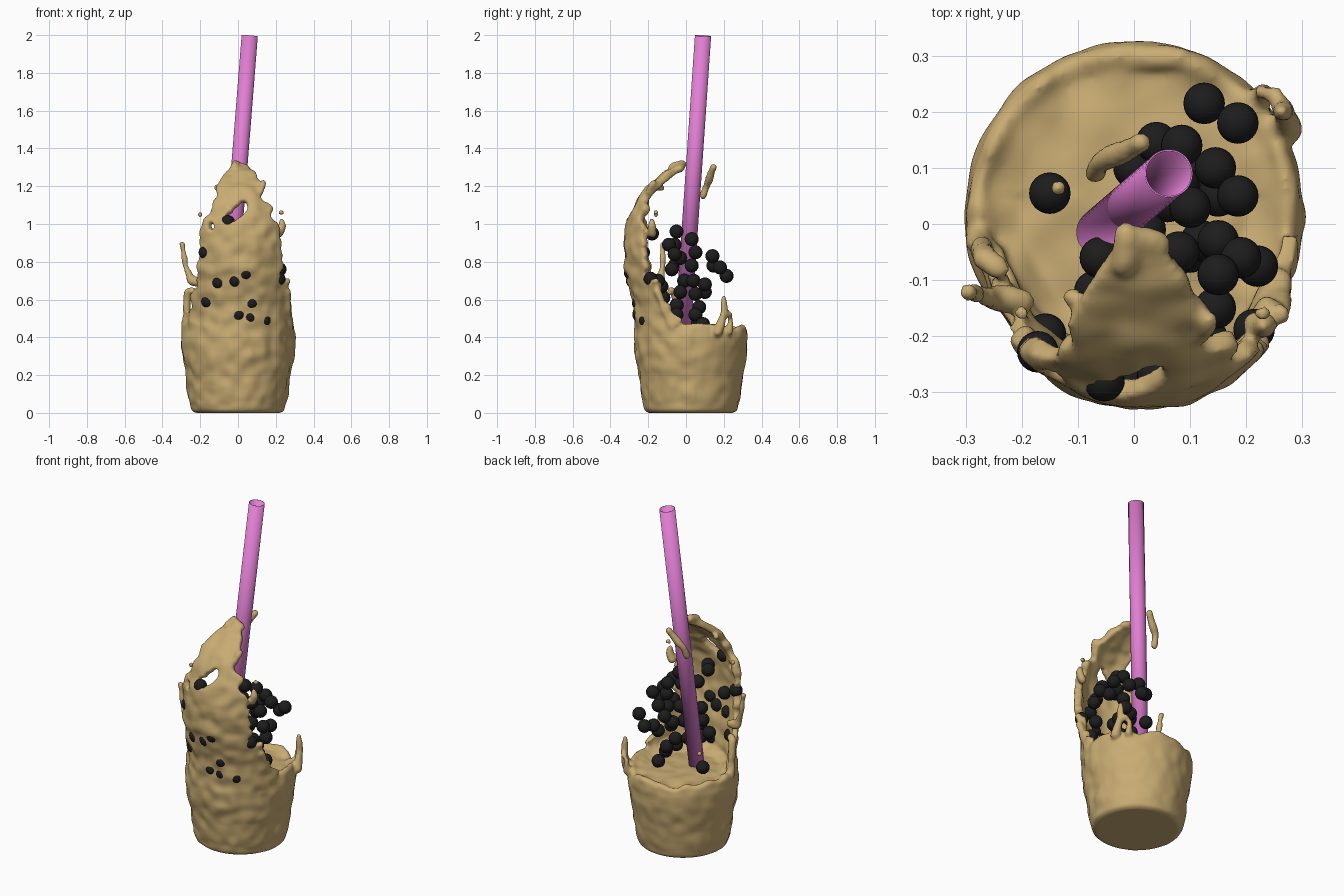
import bpy, bmesh, math
from mathutils import Vector, Matrix, noise

if "Cube" in bpy.data.objects:
    bpy.data.objects.remove(bpy.data.objects["Cube"])


def material(name, rgb):
    m = bpy.data.materials.new(name)
    m.diffuse_color = (*rgb, 1)
    m.use_nodes = True
    m.node_tree.nodes["Principled BSDF"].inputs["Base Color"].default_value = m.diffuse_color
    return m


def finish(bm, name, mat):
    me = bpy.data.meshes.new(name)
    bm.to_mesh(me)
    bm.free()
    for p in me.polygons:
        p.use_smooth = True
    ob = bpy.data.objects.new(name, me)
    bpy.context.collection.objects.link(ob)
    me.materials.append(mat)
    return ob


def lerp_row(rows, z):
    for a, b in zip(rows, rows[1:]):
        if z <= b[0]:
            t = (z - a[0]) / (b[0] - a[0])
            return [p + (q - p) * t for p, q in zip(a, b)]
    return rows[-1]


tea = material("milk_tea", (.58, .41, .17))
pink = material("pink_plastic", (.75, .21, .65))
black = material("dark_pearl", (.012, .012, .013))

# splash sheet: height, outer front y, half angle in degrees
SHEET = [(.38, -.27, 88), (.5, -.272, 74), (.6, -.285, 64), (.75, -.322, 53),
         (.9, -.33, 49), (1.0, -.318, 46), (1.05, -.298, 36), (1.15, -.25, 27),
         (1.22, -.19, 24), (1.28, -.108, 15), (1.315, -.035, 8)]
R = .29


def sheet_point(z, ang, inset=0):
    _, yf, _ = lerp_row(SHEET, z)
    return Vector((.01 + (R - inset) * math.sin(ang), yf + R - (R - inset) * math.cos(ang), z))


bm = bmesh.new()

# curling splash wall with ragged edges and holes
HOLES = [(-.035, 1.04, .035, .03), (.0, 1.07, .032, .035), (.03, 1.1, .025, .035), (-.15, .99, .02, .03)]
NZ, NU = 75, 44
grid = []
for i in range(NZ + 1):
    z = .38 + (1.315 - .38) * i / NZ
    half = math.radians(lerp_row(SHEET, z)[2])
    row = []
    for j in range(NU + 1):
        u = 2 * j / NU - 1
        rag = 1 + .22 * noise.noise(Vector((math.copysign(5, u), 0, z * 17)))
        row.append(bm.verts.new(sheet_point(z, u * half * rag)))
    grid.append(row)
for i in range(NZ):
    for j in range(NU):
        c = (grid[i][j].co + grid[i + 1][j + 1].co) / 2
        if any(((c.x - x) / rx) ** 2 + ((c.z - z) / rz) ** 2 < 1 for x, z, rx, rz in HOLES):
            continue
        bm.faces.new((grid[i][j], grid[i][j + 1], grid[i + 1][j + 1], grid[i + 1][j]))
bmesh.ops.delete(bm, geom=[v for v in bm.verts if not v.link_faces], context='VERTS')
bmesh.ops.recalc_face_normals(bm, faces=bm.faces[:])
bmesh.ops.solidify(bm, geom=bm.faces[:], thickness=.038)

# cup-shaped body of liquid with a dished surface and wavy rim
PROFILE = [(.225, 0), (.246, .012), (.262, .08), (.277, .2), (.297, .31), (.301, .4),
           (.294, .46), (.276, .475), (.25, .455), (.2, .44), (.1, .445)]
SEG = 64
rings = []
for r, z in PROFILE:
    ring = []
    for k in range(SEG):
        a = 2 * math.pi * k / SEG
        wave = .05 * noise.noise(Vector((3 * math.cos(a), 3 * math.sin(a), 2)))
        lift = max(0, (z - .38) / .09) if r > .21 else 0
        zz = z + lift * (wave - .02 * math.sin(a))
        ring.append(bm.verts.new((r * math.cos(a), .026 + r * math.sin(a), zz)))
    rings.append(ring)
for lo, hi in zip(rings, rings[1:]):
    for k in range(SEG):
        n = (k + 1) % SEG
        bm.faces.new((lo[k], lo[n], hi[n], hi[k]))
bm.faces.new(rings[0][::-1])
bm.faces.new(rings[-1])


# tendrils and droplets as chains of balls
def strand(pts, r0, r1):
    pts = [Vector(p) for p in pts]
    n = 7 * (len(pts) - 1)
    for s in range(n + 1):
        k = min(s // 7, len(pts) - 2)
        p = pts[k].lerp(pts[k + 1], s / 7 - k)
        bmesh.ops.create_icosphere(bm, subdivisions=2, radius=r0 + (r1 - r0) * s / n,
                                   matrix=Matrix.Translation(p))


strand([(-.2, -.14, .69), (-.25, -.13, .7), (-.28, -.125, .78), (-.295, -.12, .89)], .022, .018)
strand([(-.275, -.02, .44), (-.275, -.05, .56), (-.265, -.06, .64), (-.24, -.08, .65)], .026, .017)
strand([(.275, .17, .43), (.268, .2, .52), (.262, .2, .61)], .028, .016)
strand([(.26, -.07, .45), (.262, -.12, .56), (.26, -.15, .64)], .03, .018)
strand([(.22, -.18, .95), (.235, -.18, .99), (.23, -.18, 1.02)], .026, .012)
strand([(-.02, .3, .43), (.08, .295, .45)], .026, .02)
strand([(.23, .23, .43), (.228, .235, .5)], .022, .016)
strand([(-.07, .09, 1.15), (-.06, .11, 1.2), (-.03, .125, 1.24), (.01, .145, 1.3)], .019, .022)
strand([(-.02, -.07, 1.3), (-.01, -.02, 1.315), (.045, -.035, 1.29)], .024, .022)
strand([(.12, -.2, 1.17), (.135, -.17, 1.22)], .022, .016)
for x, y, z, r in [(-.2, -.16, 1.05, .02), (.23, -.16, 1.06, .018), (.25, .23, .52, .018),
                   (-.135, .065, .57, .017), (-.11, -.13, 1.19, .019), (.26, -.16, .7, .018)]:
    bmesh.ops.create_icosphere(bm, subdivisions=2, radius=r, matrix=Matrix.Translation((x, y, z)))

# fuse the liquid into one skin, then soften and ripple it
raw = finish(bm, "liquid_source", tea)
rm = raw.modifiers.new("fuse", 'REMESH')
rm.mode = 'VOXEL'
rm.voxel_size = .009
fused = bpy.data.meshes.new_from_object(raw.evaluated_get(bpy.context.evaluated_depsgraph_get()))
bpy.data.objects.remove(raw)
bm = bmesh.new()
bm.from_mesh(fused)
for _ in range(3):
    bmesh.ops.smooth_vert(bm, verts=bm.verts[:], factor=.5, use_axis_x=True, use_axis_y=True, use_axis_z=True)
bm.normal_update()
moves = []
for v in bm.verts:
    amp = .011 if v.co.y < .05 else .006
    amp *= min(1, max(0, v.co.z / .05))
    moves.append(v.normal * amp * noise.noise(v.co * 15))
for v, m in zip(bm.verts, moves):
    v.co += m
finish(bm, "milk_tea_splash", tea)

# tapioca pearls: floating cluster, then those caught in the wall (x, z)
CLUSTER = [(.125, .215, .725), (.185, .18, .77), (.085, .14, .83), (.04, .145, .78), (.145, .1, .68),
           (.0, .1, .64), (.185, .05, .85), (.15, .05, .63), (.1, .03, .92), (.08, -.05, .96),
           (.15, -.03, .82), (.15, -.09, .89), (.22, -.075, .76), (.19, -.06, .84), (.07, -.06, .89),
           (.1, .03, .78), (.06, .04, .7), (.12, -.03, .64), (.145, -.15, .7), (-.06, -.06, .78),
           (-.07, -.12, .61), (0, -.05, .57), (.1, -.05, .52), (.08, .07, .56), (.1, .05, .52),
           (.12, .09, .47), (.02, -.01, .7), (-.15, .055, .49), (-.02, -.18, .95), (-.02, -.13, .67)]
CAUGHT = [(-.06, 1.01), (-.19, .85), (-.11, .69), (-.015, .7), (-.175, .59), (.075, .58), (0, .52),
          (.07, .505), (.15, .49), (.235, .71), (.04, .74)]
bm = bmesh.new()
spots = CLUSTER + [sheet_point(z, math.asin((x - .01) / R), .027) for x, z in CAUGHT]
spots += [sheet_point(z, math.asin((x - .01) / R), .055) for x, z in [(.12, .82), (-.1, .8), (.16, .64), (.05, .93)]]
for p in spots:
    bmesh.ops.create_uvsphere(bm, u_segments=24, v_segments=14, radius=.037, matrix=Matrix.Translation(p))
finish(bm, "tapioca_pearls", black)

# hollow leaning straw
top, bottom = Vector((.062, .09, 1.996)), Vector((-.06, -.015, .46))
axis = top - bottom
bm = bmesh.new()
bmesh.ops.create_cone(bm, cap_ends=False, segments=40, radius1=.043, radius2=.043, depth=axis.length,
                      matrix=Matrix.Translation((top + bottom) / 2) @ axis.to_track_quat('Z', 'Y').to_matrix().to_4x4())
straw = finish(bm, "straw", pink)
sol = straw.modifiers.new("wall", 'SOLIDIFY')
sol.thickness = .003
for o in bpy.context.selected_objects:
    o.select_set(False)
straw.select_set(True)
bpy.context.view_layer.objects.active = straw
bpy.ops.object.shade_smooth_by_angle()
